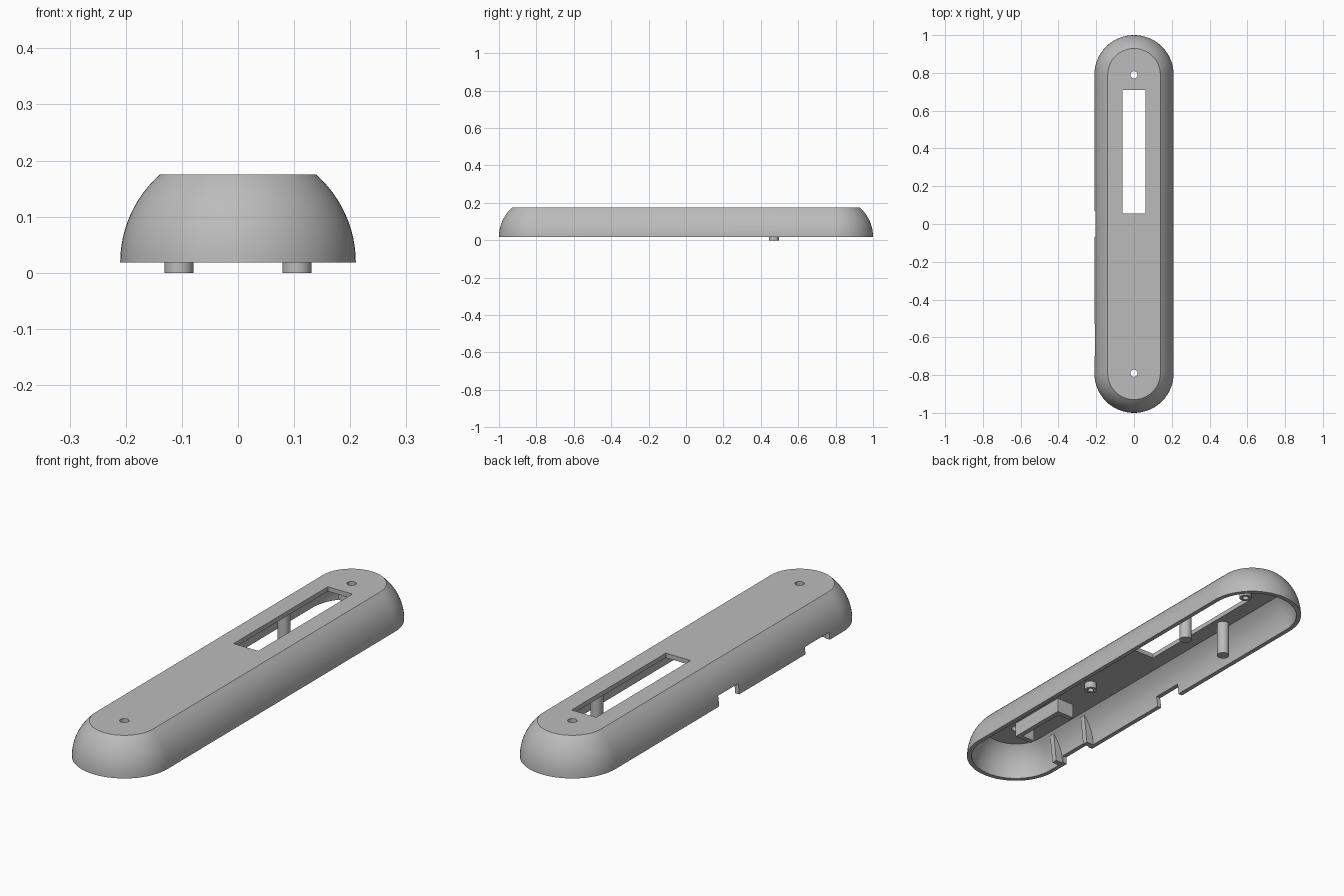
import bpy, bmesh, math

if "Cube" in bpy.data.objects:
    bpy.data.objects.remove(bpy.data.objects["Cube"])

grey = bpy.data.materials.new("plain_grey")
grey.diffuse_color = (0.5, 0.5, 0.5, 1)
grey.use_nodes = True
grey.node_tree.nodes["Principled BSDF"].inputs["Base Color"].default_value = grey.diffuse_color

HALF = 0.79      # half length of the straight section
BASE = 0.018     # height of the shell rim
R_OUT, R_IN = 0.21, 0.19
TOP, CEILING = 0.175, 0.155


def finish(name, bm, smooth=True):
    bmesh.ops.recalc_face_normals(bm, faces=bm.faces[:])
    mesh = bpy.data.meshes.new(name)
    bm.to_mesh(mesh)
    bm.free()
    mesh.materials.append(grey)
    ob = bpy.data.objects.new(name, mesh)
    bpy.context.collection.objects.link(ob)
    if smooth:
        shade(ob)
    return ob


def shade(ob):
    bpy.ops.object.select_all(action='DESELECT')
    ob.select_set(True)
    bpy.context.view_layer.objects.active = ob
    bpy.ops.object.shade_smooth_by_angle(angle=math.radians(30))


def stadium(bm, r, z, n=32):
    ring = []
    for side in (1, -1):
        for i in range(n + 1):
            a = math.pi * i / n
            ring.append(bm.verts.new((side * r * math.cos(a),
                                      side * (HALF + r * math.sin(a)), z)))
    return ring


def arc(radius, top, n=12):
    """Quarter-round wall section cut off flat at the top."""
    end = math.asin((top - BASE) / radius)
    return [(radius * math.cos(end * i / n), BASE + radius * math.sin(end * i / n))
            for i in range(n + 1)]


def add_box(bm, x0, x1, y0, y1, z0, z1):
    vs = bmesh.ops.create_cube(bm, size=1)["verts"]
    for v in vs:
        v.co = ((x0 + x1) / 2 + v.co.x * (x1 - x0),
                (y0 + y1) / 2 + v.co.y * (y1 - y0),
                (z0 + z1) / 2 + v.co.z * (z1 - z0))


def add_cylinder(bm, x, y, r, z0, z1):
    vs = bmesh.ops.create_cone(bm, cap_ends=True, segments=32, radius1=r,
                               radius2=r, depth=z1 - z0)["verts"]
    bmesh.ops.translate(bm, verts=vs, vec=(x, y, (z0 + z1) / 2))


# Hollow rounded shell, open underneath
bm = bmesh.new()
outer = [stadium(bm, r, z) for r, z in arc(R_OUT, TOP)]
inner = [stadium(bm, r, z) for r, z in arc(R_IN, CEILING)]
rings = outer[::-1] + inner
for a, b in zip(rings, rings[1:]):
    for i in range(len(a)):
        j = (i + 1) % len(a)
        bm.faces.new((a[i], a[j], b[j], b[i]))
bm.faces.new(outer[-1])
bm.faces.new(inner[-1])
shell = finish("shell", bm, smooth=False)

# Window, screw holes and side notches
bm = bmesh.new()
add_box(bm, -0.06, 0.06, 0.055, 0.71, 0.1, 0.25)
add_box(bm, -0.26, -0.15, -0.07, 0.07, -0.05, 0.064)
add_box(bm, -0.26, -0.15, -0.70, -0.53, -0.05, 0.05)
for y in (-0.79, 0.79):
    add_cylinder(bm, 0, y, 0.019, 0.1, 0.25)
cutter = finish("cutter", bm, smooth=False)
cutter.hide_render = True
mod = shell.modifiers.new("cut", 'BOOLEAN')
mod.operation, mod.solver, mod.object = 'DIFFERENCE', 'EXACT', cutter
bpy.context.view_layer.objects.active = shell
bpy.ops.object.modifier_apply(modifier=mod.name)
bpy.data.objects.remove(cutter)
shade(shell)

# Long support posts reaching below the rim
for side, label in ((-1, "left"), (1, "right")):
    bm = bmesh.new()
    add_cylinder(bm, side * 0.105, 0.47, 0.026, 0, 0.16)
    finish("support_post_" + label, bm)

# Short hollow screw bosses under the top plate
for y, label in ((-0.29, "front"), (0.745, "back")):
    bm = bmesh.new()
    loops = []
    for r, z in ((0.026, 0.16), (0.026, 0.125), (0.013, 0.125), (0.013, 0.157)):
        loops.append([bm.verts.new((r * math.cos(math.tau * i / 32),
                                    y + r * math.sin(math.tau * i / 32), z))
                      for i in range(32)])
    for a, b in zip(loops, loops[1:]):
        for i in range(32):
            j = (i + 1) % 32
            bm.faces.new((a[i], a[j], b[j], b[i]))
    bm.faces.new(loops[0])
    bm.faces.new(loops[-1])
    finish("screw_boss_" + label, bm)

# U-shaped bracket opening toward the side notch
outline = [(0.03, -0.757), (0.03, -0.474), (-0.055, -0.474), (-0.055, -0.497),
           (0.008, -0.497), (0.008, -0.734), (-0.055, -0.734), (-0.055, -0.757)]
bm = bmesh.new()
face = bm.faces.new([bm.verts.new((x, y, 0.09)) for x, y in outline])
ext = bmesh.ops.extrude_face_region(bm, geom=[face])["geom"]
bmesh.ops.translate(bm, vec=(0, 0, 0.07),
                    verts=[g for g in ext if isinstance(g, bmesh.types.BMVert)])
finish("bracket", bm, smooth=False)

# Ribs beside the notch, following the curve of the wall
section = [(-r, z) for r, z in arc(0.2, 0.157, 8)] + [(-0.14, 0.157), (-0.155, BASE)]
for y, label in ((-0.525, "back"), (-0.73, "front")):
    bm = bmesh.new()
    face = bm.faces.new([bm.verts.new((x, y, z)) for x, z in section])
    ext = bmesh.ops.extrude_face_region(bm, geom=[face])["geom"]
    bmesh.ops.translate(bm, vec=(0, 0.025, 0),
                        verts=[g for g in ext if isinstance(g, bmesh.types.BMVert)])
    finish("notch_rib_" + label, bm, smooth=False)
